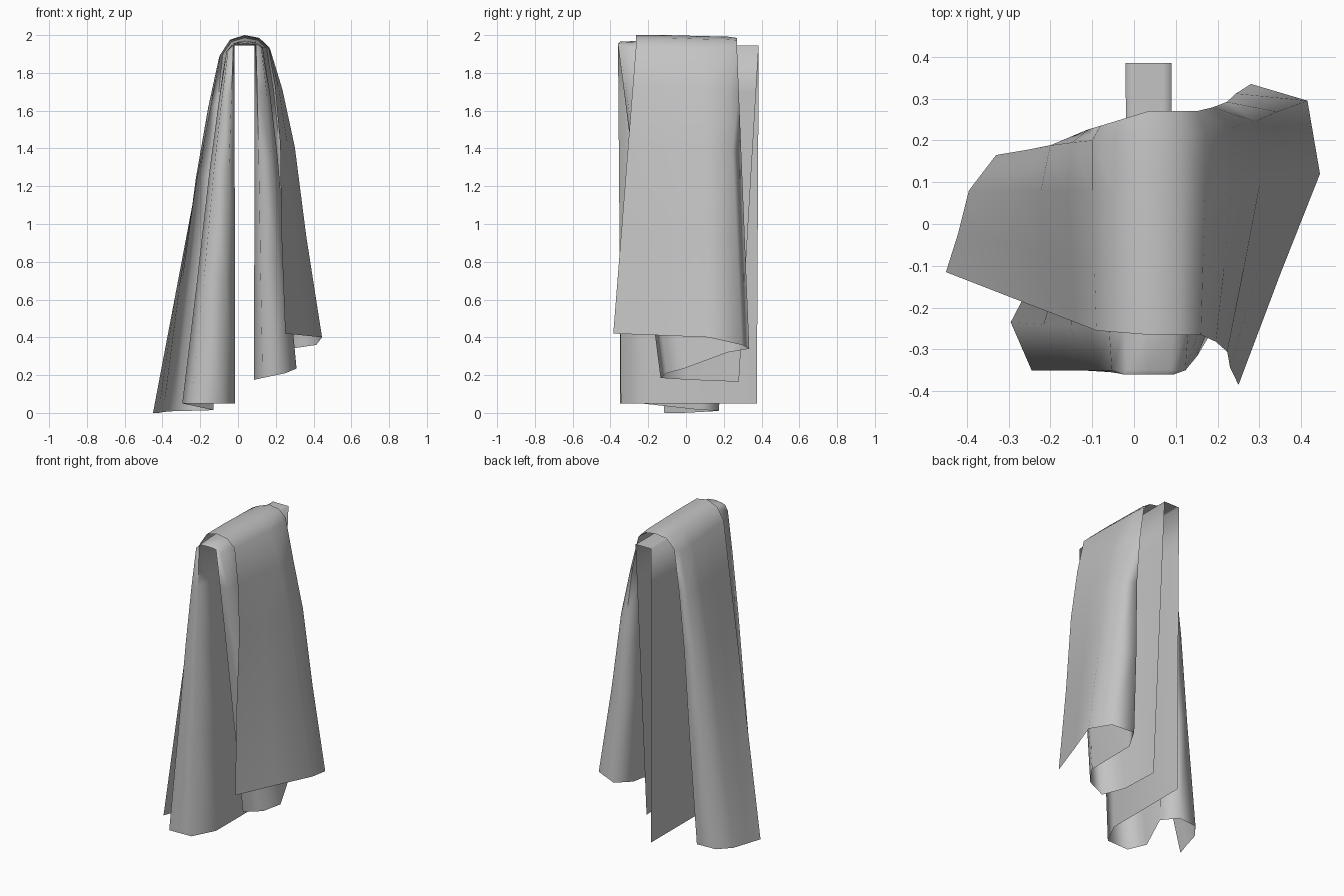
import bpy, bmesh
from mathutils import Vector

if "Cube" in bpy.data.objects:
    bpy.data.objects.remove(bpy.data.objects["Cube"], do_unlink=True)

# Folded hem on the left (+x): outer free edge, back fold, front fold, inner free edge
left_hem = [(.25, -.385, .42), (.35, -.12, .41), (.445, .12, .40), (.415, .295, .36),
            (.28, .335, .34), (.22, .22, .32), (.31, -.01, .235), (.25, -.1, .21),
            (.13, -.135, .185), (.085, .02, .175), (.085, .28, .165)]
# Same folds on the right (-x), hanging lower
right_hem = [(-.45, -.115, 0), (-.42, -.02, 0), (-.395, .08, .005), (-.33, .165, .01),
             (-.2, .175, .012), (-.13, .08, .015), (-.295, -.235, .05), (-.245, -.35, .05),
             (-.09, -.345, .05), (-.016, -.2, .05), (-.015, .375, .05)]
# Ridge over the bar: y, height, half width, right shoulder shift in y, right swell
ridge = [(-.265, 2, .125, .01, 0), (-.1, 2, .13, .01, -.3), (.08, 1.995, .135, 0, -.6),
         (.22, 1.992, .135, -.02, -.6), (.27, 1.985, .115, -.035, -.6),
         (.2, 1.975, .1, -.02, -.5), (-.25, 1.97, .095, 0, -.6), (-.35, 1.965, .088, 0, -.6),
         (-.36, 1.955, .06, 0, 0), (-.25, 1.945, .053, 0, 0), (.385, 1.945, .055, 0, 0)]
BAR_X = .035


def strand(left, right, top):
    """One line of cloth running from the left hem over the bar to the right hem."""
    y, z, w, shift, swell = top
    loose = max(0, (w - .055) / .075)
    arc = [Vector((BAR_X + k * w, y + shift * max(0, -k), z - d * loose))
           for k, d in ((1, .065), (.6, .015), (0, 0), (-.6, .025), (-1, .105))]

    def hang(hem, shoulder, swell):
        hem = Vector(hem)
        pts = [hem]
        for t, bulge in ((.35, .012), (.66, .035), (.86, .025)):
            p = hem.lerp(shoulder, t)
            p.x += swell * bulge * loose
            pts.append(p)
        return pts

    return hang(left, arc[0], 1) + arc + hang(right, arc[-1], swell)[::-1]


# Draped cloth
bm = bmesh.new()
columns = [[bm.verts.new(p) for p in strand(*s)] for s in zip(left_hem, right_hem, ridge)]
for a, b in zip(columns, columns[1:]):
    for i in range(len(a) - 1):
        bm.faces.new((a[i], b[i], b[i + 1], a[i + 1]))
bmesh.ops.recalc_face_normals(bm, faces=bm.faces)
mesh = bpy.data.meshes.new("draped_cloth")
bm.to_mesh(mesh)
bm.free()
cloth = bpy.data.objects.new("draped_cloth", mesh)
bpy.context.collection.objects.link(cloth)

# Plain grey fabric
fabric = bpy.data.materials.new("grey_fabric")
fabric.use_nodes = True
grey = (.55, .55, .55, 1)
fabric.diffuse_color = grey
fabric.node_tree.nodes["Principled BSDF"].inputs["Base Color"].default_value = grey
mesh.materials.append(fabric)

bpy.ops.object.select_all(action='DESELECT')
cloth.select_set(True)
bpy.context.view_layer.objects.active = cloth
bpy.ops.object.shade_smooth_by_angle(angle=1.65)
